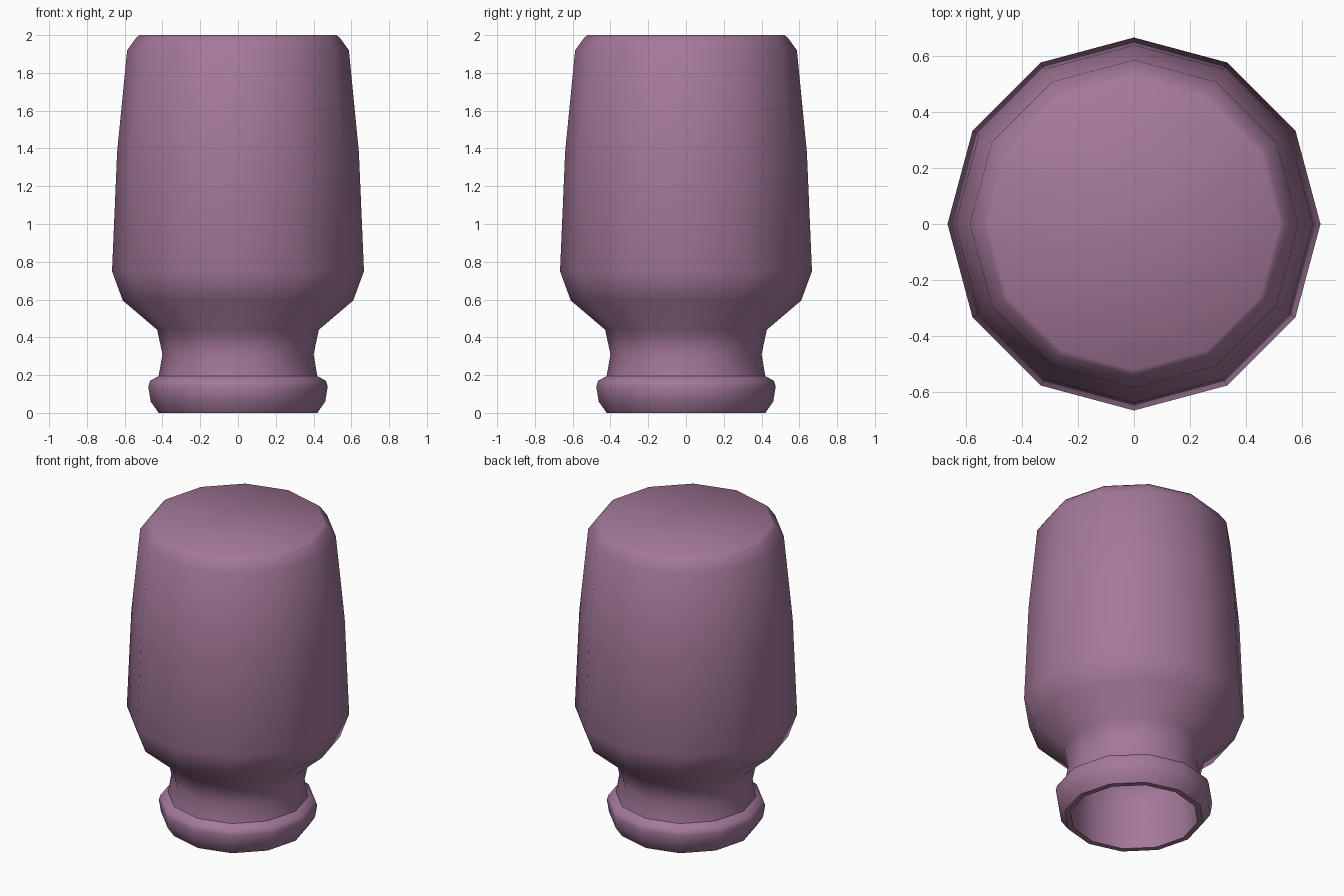
import bpy, bmesh, math

if "Cube" in bpy.data.objects:
    bpy.data.objects.remove(bpy.data.objects["Cube"])

SIDES = 12

# Profile (radius, height): inner wall from the closed end down, rim, then outer wall up
inner = [(0.49, 1.96), (0.55, 1.90), (0.605, 1.38), (0.63, 0.76),
         (0.58, 0.62), (0.395, 0.46), (0.365, 0.31), (0.385, 0.17), (0.385, 0.0)]
outer = [(0.42, 0.0), (0.462, 0.06), (0.475, 0.14), (0.465, 0.17), (0.42, 0.195),
         (0.40, 0.31), (0.428, 0.44), (0.61, 0.595), (0.667, 0.75),
         (0.64, 1.38), (0.587, 1.92), (0.54, 1.985), (0.522, 2.0)]


def lathe(name, profile):
    """Turn the profile round z and close both ends."""
    bm = bmesh.new()
    rings = []
    for r, z in profile:
        rings.append([bm.verts.new((r * math.cos(a), r * math.sin(a), z))
                      for a in (2 * math.pi * i / SIDES for i in range(SIDES))])
    for low, high in zip(rings, rings[1:]):
        for i in range(SIDES):
            j = (i + 1) % SIDES
            bm.faces.new((low[i], low[j], high[j], high[i]))
    bm.faces.new(rings[0])
    bm.faces.new(rings[-1])
    bmesh.ops.recalc_face_normals(bm, faces=bm.faces)
    mesh = bpy.data.meshes.new(name)
    bm.to_mesh(mesh)
    bm.free()
    obj = bpy.data.objects.new(name, mesh)
    bpy.context.collection.objects.link(obj)
    return obj


# Upturned hollow jar
jar = lathe("upturned_jar", inner + outer)
mat = bpy.data.materials.new("mauve")
mat.diffuse_color = (0.37, 0.19, 0.32, 1)
mat.use_nodes = True
mat.node_tree.nodes["Principled BSDF"].inputs["Base Color"].default_value = mat.diffuse_color
jar.data.materials.append(mat)

# Smooth body, sharp rim
bpy.context.view_layer.objects.active = jar
jar.select_set(True)
bpy.ops.object.shade_smooth_by_angle(angle=math.radians(50))
